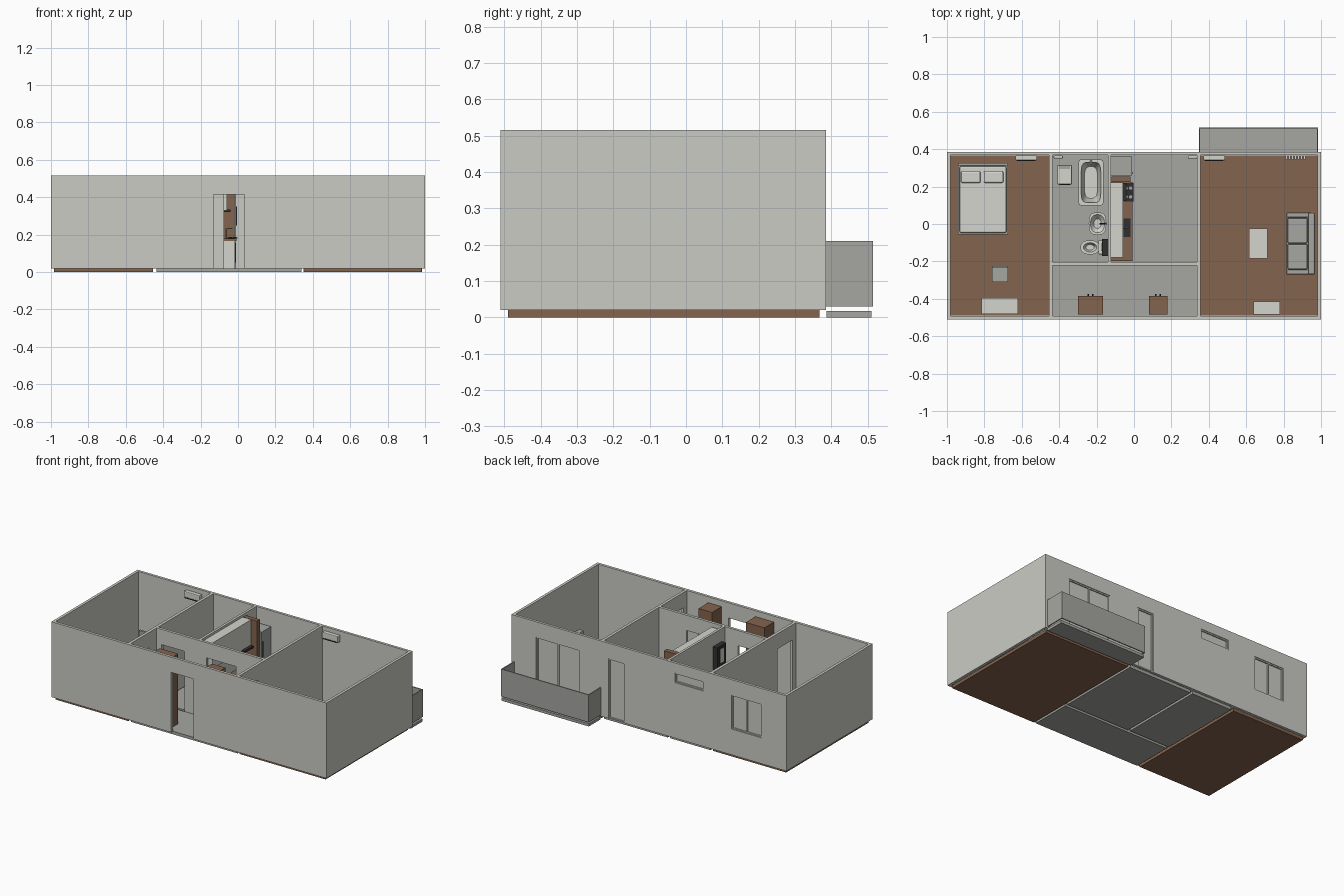
import bpy, bmesh
from math import cos, sin, pi, copysign
from mathutils import Matrix, Vector

if "Cube" in bpy.data.objects:
    bpy.data.objects.remove(bpy.data.objects["Cube"])


def material(name, red, green, blue):
    mat = bpy.data.materials.new(name)
    mat.use_nodes = True
    color = (red, green, blue, 1)
    mat.diffuse_color = color
    mat.node_tree.nodes["Principled BSDF"].inputs["Base Color"].default_value = color
    return mat


plaster = material("pale plaster", .6, .6, .56)
white = material("off white", .66, .66, .62)
grey = material("mid grey", .38, .38, .36)
wood = material("brown wood", .23, .125, .075)
black = material("charcoal black", .03, .03, .03)


def finish(name, mat, bm, bevel=0):
    mesh = bpy.data.meshes.new(name)
    bmesh.ops.recalc_face_normals(bm, faces=bm.faces)
    bm.to_mesh(mesh)
    bm.free()
    obj = bpy.data.objects.new(name, mesh)
    bpy.context.collection.objects.link(obj)
    mesh.materials.append(mat)
    if bevel:
        mod = obj.modifiers.new("soft edges", "BEVEL")
        mod.width = bevel
        mod.segments = 2
    return obj


def boxes(name, mat, *spans, bevel=0):
    """One object made of boxes, each given as x0, x1, y0, y1, z0, z1."""
    bm = bmesh.new()
    for x0, x1, y0, y1, z0, z1 in spans:
        place = Matrix.Translation(((x0 + x1) / 2, (y0 + y1) / 2, (z0 + z1) / 2))
        size = Matrix.Diagonal((x1 - x0, y1 - y0, z1 - z0, 1))
        bmesh.ops.create_cube(bm, size=1, matrix=place @ size)
    return finish(name, mat, bm, bevel)


def loft(name, mat, cx, cy, rings, sides=32):
    """Rounded shell from rings of half width, half depth, height, squareness."""
    bm = bmesh.new()
    loops = []
    for rx, ry, z, power in rings:
        loop = []
        for i in range(sides):
            c, s = cos(2 * pi * i / sides), sin(2 * pi * i / sides)
            loop.append(bm.verts.new((cx + rx * copysign(abs(c) ** power, c),
                                      cy + ry * copysign(abs(s) ** power, s), z)))
        loops.append(loop)
    for low, high in zip(loops, loops[1:]):
        for i in range(sides):
            j = (i + 1) % sides
            bm.faces.new((low[i], low[j], high[j], high[i]))
    bm.faces.new(loops[0])
    bm.faces.new(loops[-1])
    obj = finish(name, mat, bm)
    bpy.context.view_layer.objects.active = obj
    obj.select_set(True)
    bpy.ops.object.shade_smooth_by_angle()
    obj.select_set(False)
    return obj


def rod(name, mat, start, end, radius):
    a, b = Vector(start), Vector(end)
    bm = bmesh.new()
    turn = (b - a).to_track_quat("Z", "Y").to_matrix().to_4x4()
    bmesh.ops.create_cone(bm, cap_ends=True, segments=12, radius1=radius, radius2=radius,
                          depth=(b - a).length, matrix=Matrix.Translation((a + b) / 2) @ turn)
    return finish(name, mat, bm)


BASE, TOP, DOOR = .02, .515, .415


def wall(name, along, start, end, near, far, openings=()):
    """Wall along x or y with openings given as from, to, bottom, top."""
    pieces = []
    edge = start
    for a, b, low, high in openings:
        pieces += [(edge, a, BASE, TOP), (a, b, high, TOP)]
        if low > BASE:
            pieces.append((a, b, BASE, low))
        edge = b
    pieces.append((edge, end, BASE, TOP))
    spans = [(a, b, near, far, z0, z1) if along == "x" else (near, far, a, b, z0, z1)
             for a, b, z0, z1 in pieces]
    return boxes(name, plaster, *spans)


# Floors
for name, mat, x0, x1, y0, y1 in (
        ("bedroom_floor", wood, -.985, -.455, -.49, .367),
        ("living_floor", wood, .355, .98, -.49, .367),
        ("hall_floor", grey, -.435, .34, -.49, -.222),
        ("bathroom_floor", grey, -.435, -.14, -.204, .367),
        ("kitchen_floor", grey, -.124, .34, -.204, .367)):
    boxes(name, mat, (x0, x1, y0, y1, 0, BASE))

# Outer and inner walls
back_openings = [(-.82, -.6, .19, DOOR), (-.4, -.19, .385, .45),
                 (.175, .295, BASE, DOOR), (.505, .82, BASE, DOOR)]
room_door = [(-.455, -.3, BASE, DOOR)]
wall("front_wall", "x", -1, 1, -.51, -.492, [(-.13, .035, BASE, DOOR)])
wall("back_wall", "x", -1, 1, .368, .385, back_openings)
for side, x in (("right", -.991), ("left", .991)):
    wall(side + "_wall", "y", -.492, .368, x - .009, x + .009)
wall("bedroom_wall", "y", -.492, .368, -.455, -.436, room_door)
wall("living_wall", "y", -.492, .368, .338, .356, room_door)
wall("hall_wall", "x", -.436, .338, -.222, -.204,
     [(-.4, -.235, BASE, DOOR), (-.075, .14, BASE, DOOR)])
wall("bathroom_wall", "y", -.204, .368, -.14, -.124)

# Recessed panels and frames in the back wall
for name, (a, b, low, high), panes in zip(
        ("bedroom_window", "bathroom_window", "kitchen_door", "balcony_door"),
        back_openings, (2, 1, 1, 2)):
    boxes(name + "_panel", plaster, (a, b, .368, .374, low, high))
    w = .008
    bars = [(a, b, .373, .381, high - w, high), (a, b, .373, .381, low, low + w)]
    for i in range(panes + 1):
        x = a + (b - a - w) * i / panes
        bars.append((x, x + w, .373, .381, low, high))
    boxes(name + "_frame", plaster, *bars)

# Balcony
boxes("balcony_slab", grey, (.35, .985, .386, .51, 0, .018))
boxes("balcony_parapet", grey, (.347, .985, .508, .515, .03, .21),
      (.347, .354, .385, .508, .03, .21), (.978, .985, .385, .508, .03, .21))

# Bedroom furniture
boxes("bed_frame", grey, (-.94, -.675, -.055, .315, .03, .075),
      (-.94, -.675, .312, .326, BASE, .16))
boxes("mattress", white, (-.932, -.683, -.047, .31, .075, .105), bevel=.008)
for side, x in (("right", -.925), ("left", -.803)):
    boxes(side + "_pillow", white, (x, x + .105, .22, .282, .1, .122), bevel=.008)


def table(name, mat, x0, x1, y0, y1, height, leg=.01):
    legs = [(x, x + leg, y, y + leg, BASE, height) for x in (x0, x1 - leg) for y in (y0, y1 - leg)]
    return boxes(name, mat, (x0, x1, y0, y1, height - leg, height), *legs)


table("desk", white, -.815, -.62, -.48, -.395, .165)
table("desk_chair", grey, -.76, -.675, -.31, -.225, .1)
boxes("desk_chair_back", grey, (-.76, -.675, -.232, -.225, .1, .2))

# Hall wardrobes with knobs
for side, x0, x1 in (("right", -.3, -.165), ("left", .08, .178)):
    boxes(side + "_wardrobe", wood, (x0, x1, -.485, -.385, BASE, .48))
    for knob in (-.012, .012):
        x = (x0 + x1) / 2 + knob
        rod(side + "_wardrobe_knob", black, (x, -.385, .24), (x, -.375, .24), .004)

# Living room furniture
boxes("sofa_base", grey, (.815, .965, -.27, .06, .03, .08))
boxes("sofa_back", grey, (.93, .967, -.27, .06, .03, .18), bevel=.008)
for y in (-.27, .035):
    boxes("sofa_arm", grey, (.815, .95, y, y + .026, .03, .13), bevel=.006)
for y in (-.242, -.103):
    boxes("sofa_cushion", grey, (.82, .928, y, y + .136, .08, .105), bevel=.008)
table("coffee_table", white, .615, .715, -.185, -.025, .09)
boxes("media_bench", white, (.64, .78, -.485, -.415, BASE, .11))
boxes("radiator", white, *[(.81 + i * .016, .82 + i * .016, .345, .366, .04, .15)
                           for i in range(7)])

# Wall units near the ceiling, and small heaters
for room, x in (("bedroom", -.635), ("living", .37)):
    boxes(room + "_air_conditioner", white, (x, x + .117, .34, .368, .445, .49), bevel=.005)
    boxes(room + "_air_vent", black, (x + .01, x + .107, .337, .341, .447, .453))
for room, x in (("bathroom", -.43), ("kitchen", .288)):
    boxes(room + "_heater", white, (x, x + .05, .35, .368, .05, .15), bevel=.005)

# Kitchen
boxes("base_cabinets", white, (-.122, -.016, -.193, .222, BASE, .165))
boxes("counter", wood, (-.123, -.008, -.197, .225, .165, .18))
boxes("upper_cabinets", white, (-.123, -.06, -.18, .222, .33, .5))
boxes("tall_panel", wood, (-.12, -.02, .225, .255, BASE, .5))
boxes("cooker_hood", black, (-.1, -.04, .125, .218, .322, .335))
boxes("hob", black, (-.055, -.004, .12, .218, .18, .185))
boxes("oven_front", black, (-.016, -.011, .125, .213, .05, .155))
for x in (-.042, -.018):
    for y in (.145, .192):
        rod("burner", grey, (x, y, .185), (x, y, .188), .009)
boxes("kitchen_sink", black, (-.055, -.018, -.07, .03, .18, .183))
rod("kitchen_tap", grey, (-.064, -.02, .18), (-.064, -.02, .235), .004)
rod("kitchen_spout", grey, (-.064, -.02, .233), (-.03, -.02, .233), .003)
boxes("fridge", grey, (-.122, -.012, .26, .36, BASE, DOOR))
boxes("fridge_handle", black, (-.012, -.006, .27, .275, .25, .35))

# Bathroom
loft("bathtub", white, -.23, .222, (
    (.066, .122, BASE, .1), (.066, .122, .13, .1), (.053, .108, .13, .4),
    (.047, .1, .09, .5), (.036, .085, .05, .6)))
rod("bathtub_tap", grey, (-.23, .34, .15), (-.23, .315, .15), .005)
boxes("washing_machine", white, (-.41, -.332, .212, .315, BASE, .15), bevel=.004)
boxes("washing_machine_panel", grey, (-.4, -.342, .295, .31, .15, .154))
rod("washing_machine_door", black, (-.371, .213, .08), (-.371, .208, .08), .028)
loft("washbasin", white, -.195, .002, (
    (.02, .02, BASE, 1), (.018, .02, .12, 1), (.047, .06, .155, .7),
    (.047, .06, .165, .7), (.037, .048, .165, .8), (.02, .026, .14, 1)))
rod("washbasin_tap", black, (-.152, .002, .165), (-.152, .002, .195), .005)
rod("washbasin_spout", black, (-.152, .002, .193), (-.185, .002, .19), .004)
loft("toilet_bowl", white, -.235, -.125, (
    (.032, .025, BASE, .8), (.03, .022, .06, .9), (.052, .038, .1, .9),
    (.052, .038, .108, .9), (.036, .025, .108, 1), (.022, .015, .075, 1)))
boxes("toilet_cistern", white, (-.19, -.141, -.163, -.087, .09, .18), bevel=.005)
boxes("wall_boiler", black, (-.172, -.14, -.17, -.08, .28, .43))
boxes("wall_boiler_door", white, (-.176, -.172, -.145, -.105, .32, .41))
